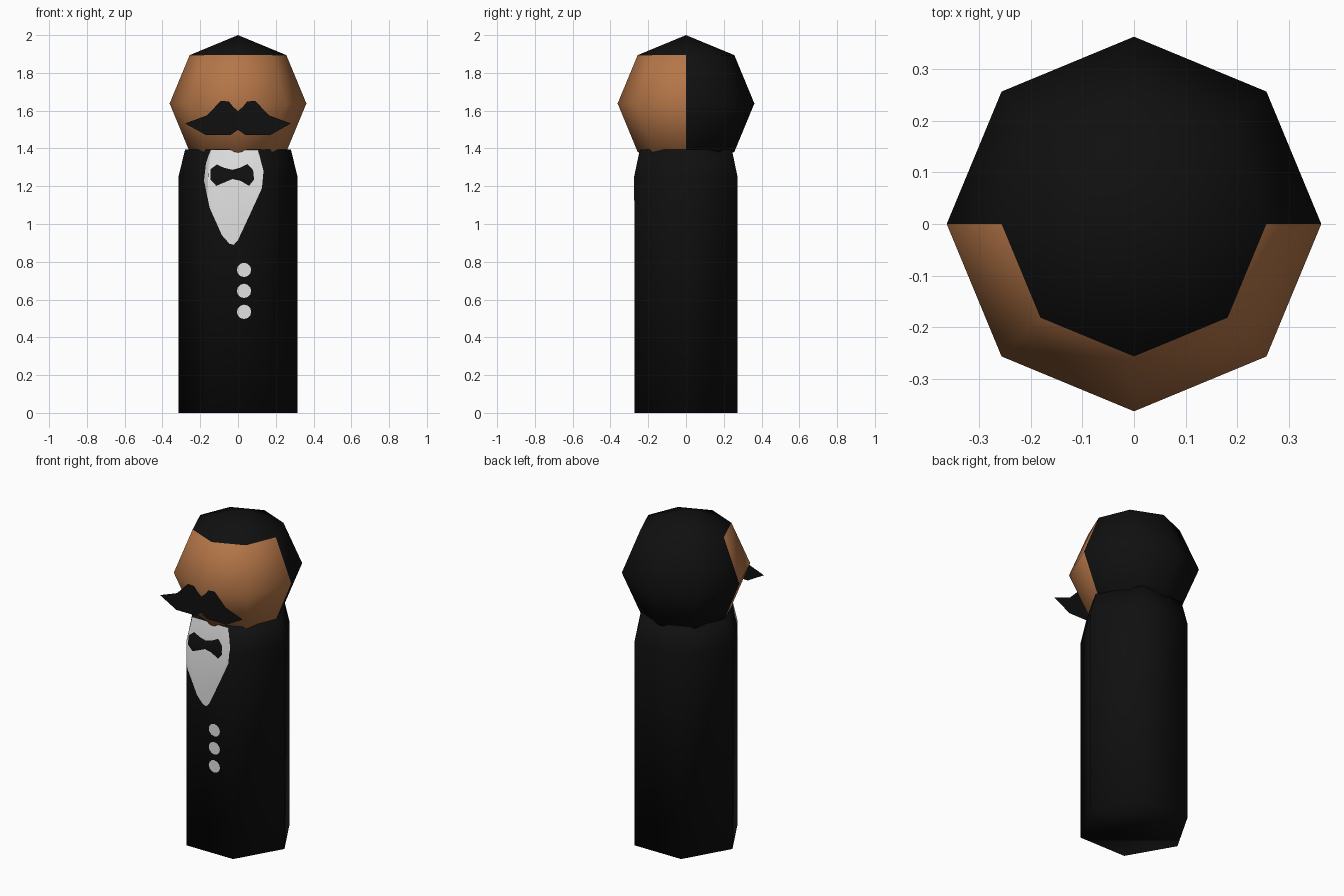
import bpy, bmesh, math
from mathutils import Vector

if "Cube" in bpy.data.objects:
    bpy.data.objects.remove(bpy.data.objects["Cube"])


def material(name, rgb):
    m = bpy.data.materials.new(name)
    m.diffuse_color = (*rgb, 1)
    m.use_nodes = True
    m.node_tree.nodes["Principled BSDF"].inputs["Base Color"].default_value = m.diffuse_color
    return m


BLACK = material("black", (0.005, 0.005, 0.005))
SKIN = material("skin brown", (0.46, 0.18, 0.064))
WHITE = material("shirt white", (0.75, 0.75, 0.75))

# Hexagonal body dimensions
R, R_TOP, SHOULDER, TOP = 0.315, 0.28, 1.25, 1.395


def finish(bm, name, mats, smooth=True):
    me = bpy.data.meshes.new(name)
    bm.to_mesh(me)
    bm.free()
    for m in mats:
        me.materials.append(m)
    for p in me.polygons:
        p.use_smooth = smooth
    ob = bpy.data.objects.new(name, me)
    bpy.context.collection.objects.link(ob)
    return ob


def body_front(x, z):
    """y of the body's front surface at x, z"""
    t = max(0, (z - SHOULDER) / (TOP - SHOULDER))
    r = R + (R_TOP - R) * t
    return -min(r * math.sqrt(3) / 2, math.sqrt(3) * (r - abs(x)))


def sheet(name, outline, mat, lift=None, y=None):
    """Thin sheet from an (x, z) outline, flat at y or wrapped on the body"""
    bm = bmesh.new()
    bm.faces.new([bm.verts.new((x, 0, z)) for x, z in outline])
    bmesh.ops.triangulate(bm, faces=bm.faces[:])
    if y is None:
        # cut along the body's edges so the sheet can fold over them
        slope = (R - R_TOP) / 2 / (TOP - SHOULDER)
        for co, no in (((0, 0, SHOULDER), (0, 0, 1)),
                       ((-R / 2, 0, 0), (1, 0, 0)),
                       ((-R / 2, 0, SHOULDER), (1, 0, -slope))):
            bmesh.ops.bisect_plane(bm, geom=bm.verts[:] + bm.edges[:] + bm.faces[:],
                                   plane_co=Vector(co), plane_no=Vector(no))
    for v in bm.verts:
        v.co.y = y if y is not None else body_front(v.co.x, v.co.z) - lift
    bm.normal_update()
    bmesh.ops.reverse_faces(bm, faces=[f for f in bm.faces if f.normal.y > 0])
    return finish(bm, name, [mat])


# Body: hexagonal prism with tapered shoulders
bm = bmesh.new()
rings = []
for r, z in ((R, 0), (R, SHOULDER), (R_TOP, TOP)):
    rings.append([bm.verts.new((r * math.cos(i * math.pi / 3),
                                r * math.sin(i * math.pi / 3), z)) for i in range(6)])
for a, b in zip(rings, rings[1:]):
    for i in range(6):
        j = (i + 1) % 6
        bm.faces.new((a[i], a[j], b[j], b[i]))
bm.faces.new(rings[0][::-1])
bm.faces.new(rings[-1])
finish(bm, "body", [BLACK])

# Head: eight-sided ball, hair on the back half and the crown
bm = bmesh.new()
bmesh.ops.create_uvsphere(bm, u_segments=8, v_segments=4, radius=0.362)
for f in bm.faces:
    c = f.calc_center_median()
    f.material_index = 1 if c.y > 0 or c.z > 0.2 else 0
bmesh.ops.translate(bm, verts=bm.verts[:], vec=(0, 0, 1.638))
finish(bm, "head", [SKIN, BLACK])

# Moustache: flat mirrored sheet in front of the face
half = [(0, 1.598), (-0.026, 1.62), (-0.048, 1.648), (-0.09, 1.652), (-0.127, 1.614),
        (-0.164, 1.575), (-0.28, 1.532), (-0.17, 1.471), (-0.04, 1.471), (0, 1.499)]
sheet("moustache", half + [(-x, z) for x, z in half[-2:0:-1]], BLACK, y=-0.355)

# Shirt front, folded over the body
sheet("shirt", [(-0.145, 1.393), (-0.170, 1.32), (-0.180, 1.23), (-0.150, 1.085),
                (-0.085, 0.94), (-0.045, 0.895), (-0.022, 0.89), (0.0, 0.915),
                (0.063, 1.05), (0.127, 1.19), (0.135, 1.28), (0.106, 1.393)],
      WHITE, lift=0.002)

# Bow tie
sheet("bow_tie", [(-0.145, 1.29), (-0.145, 1.235), (-0.115, 1.202), (-0.075, 1.228),
                  (-0.03, 1.238), (0.015, 1.228), (0.058, 1.202), (0.085, 1.235),
                  (0.08, 1.285), (0.05, 1.317), (0.012, 1.298), (-0.03, 1.287),
                  (-0.075, 1.298), (-0.112, 1.315)], BLACK, lift=0.004)

# Buttons
for k, z in enumerate((0.757, 0.646, 0.535)):
    sheet(f"button_{k + 1}", [(0.032 + 0.038 * math.cos(i * math.pi / 6),
                               z + 0.038 * math.sin(i * math.pi / 6)) for i in range(12)],
          WHITE, lift=0.002)
